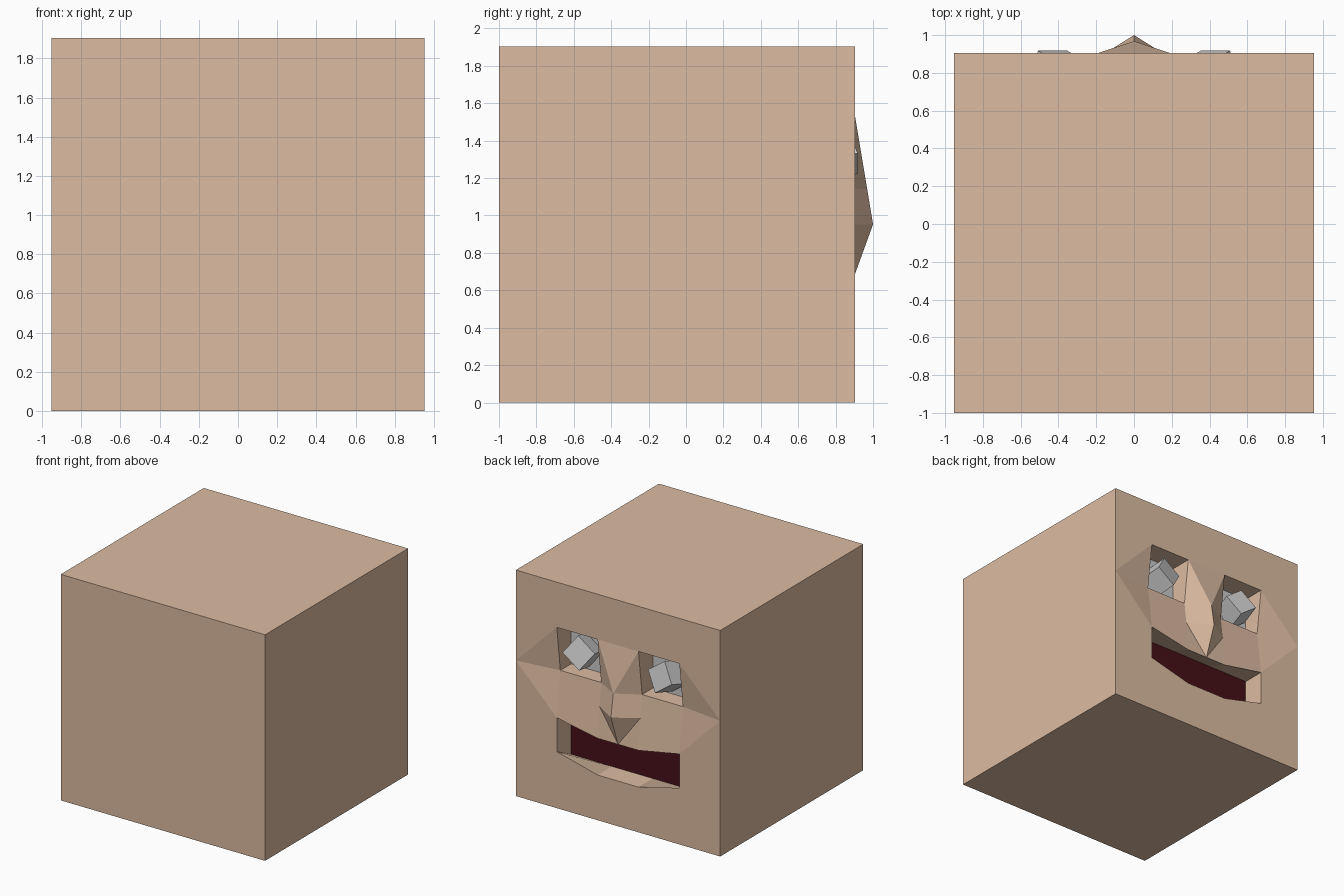
import bpy, bmesh
from mathutils import Matrix, Vector

if "Cube" in bpy.data.objects:
    bpy.data.objects.remove(bpy.data.objects["Cube"])

U = 2 / 21                # modelling unit: the head is a 20-unit block
FACE = 1 - U              # y of the face plane


def material(name, rgb):
    m = bpy.data.materials.new(name)
    m.diffuse_color = (*rgb, 1)
    m.use_nodes = True
    m.node_tree.nodes["Principled BSDF"].inputs["Base Color"].default_value = m.diffuse_color
    return m


def mirrored_mesh(name, pts, polys, mat=None):
    """Build polygons given as point names (x, z, depth) on both sides of x = 0."""
    bm = bmesh.new()
    for s in (1, -1):
        v = {k: bm.verts.new((s * x * U, FACE + d * U, z * U))
             for k, (x, z, d) in pts.items()}
        for p in polys:
            loop = [v[k] for k in p.split()]
            bm.faces.new(loop if s == 1 else loop[::-1])
    bmesh.ops.remove_doubles(bm, verts=bm.verts, dist=1e-4)
    bmesh.ops.delete(bm, geom=[v for v in bm.verts if not v.link_faces], context='VERTS')
    bmesh.ops.recalc_face_normals(bm, faces=bm.faces)
    return finish(name, bm, mat)


def finish(name, bm, mat=None):
    me = bpy.data.meshes.new(name)
    bm.to_mesh(me)
    bm.free()
    if mat:
        me.materials.append(mat)
    ob = bpy.data.objects.new(name, me)
    bpy.context.collection.objects.link(ob)
    return ob


skin = material("skin", (0.72, 0.50, 0.36))
dark_red = material("dark_red", (0.06, 0.005, 0.009))

P = {
    # block corners: front and back
    'ft': (10, 20, 0), 'fm': (10, 12, 0), 'fb': (10, 0, 0),
    'bt': (10, 20, -20), 'bb': (10, 0, -20),
    # centre line
    'ct': (0, 20, 0), 'cb': (0, 0, 0), 'kt': (0, 20, -20), 'kb': (0, 0, -20),
    'brow': (0, 16, 0), 'bridge': (0, 12, 2 / 3), 'tip': (0, 10, 1), 'lip': (0, 7.25, 0),
    'chin': (0, 4, 0),
    # eye opening and socket back
    'eo': (6, 16, 0), 'ei': (2, 16, 0), 'li': (2, 12, -.5), 'lo': (6, 12, -.5),
    'eoB': (6, 16, -2), 'eiB': (2, 16, -2), 'liB': (2, 12, -2), 'loB': (6, 12, -2),
    # nostril, mouth opening and mouth back
    'nos': (2, 10, -.25), 'mt': (2, 7.25, 0), 'mo': (6, 8, 0),
    'mbo': (6, 5, 0), 'mb': (2, 4, 0),
    'moB': (6, 8, -2), 'mtB': (2, 8, -2), 'mcB': (0, 8, -2),
    'mboB': (6, 4, -2), 'mbB': (2, 4, -2), 'chB': (0, 4, -2),
}

# head shell: block, face planes, nose, sockets and mouth walls
mirrored_mesh("head", P, [
    'bt ft ct kt', 'bb fb cb kb', 'kt kb bb bt', 'ft fm fb bb bt',
    'ct brow ei eo fm ft', 'cb chin mb mbo mo fm fb',
    'eo fm lo', 'fm mo lo', 'lo mo mt nos li',
    'brow ei bridge', 'ei li bridge', 'li nos tip bridge', 'nos lip tip', 'nos mt lip',
    'eo ei eiB eoB', 'ei li liB eiB', 'li lo loB liB', 'lo eo eoB loB',
    'lip mt mtB mcB', 'mt mo moB mtB', 'mo mbo mboB moB',
    'mbo mb mbB mboB', 'mb chin chB mbB',
], skin)

# plates closing the mouth and the eye sockets
mirrored_mesh("mouth_back", P, ['mcB mtB moB mboB mbB chB'], dark_red)
mirrored_mesh("eye_backs", P, ['eoB eiB liB loB'])

# tilted pupil cubes, mirrored left and right
a = Vector((.81, 0, .58)).normalized()
b = Vector((.55, .3, -.77))
b = (b - a * b.dot(a)).normalized()
rot = Matrix((a, a.cross(b), b)).transposed().to_4x4()
for s, side in ((1, "left"), (-1, "right")):
    bm = bmesh.new()
    bmesh.ops.create_cube(bm, size=2 * U, matrix=Matrix.Translation(
        (4.15 * U, FACE - 1.12 * U, 13.95 * U)) @ rot)
    for v in bm.verts:
        v.co.x *= s
    bmesh.ops.recalc_face_normals(bm, faces=bm.faces)
    finish("pupil_" + side, bm)
